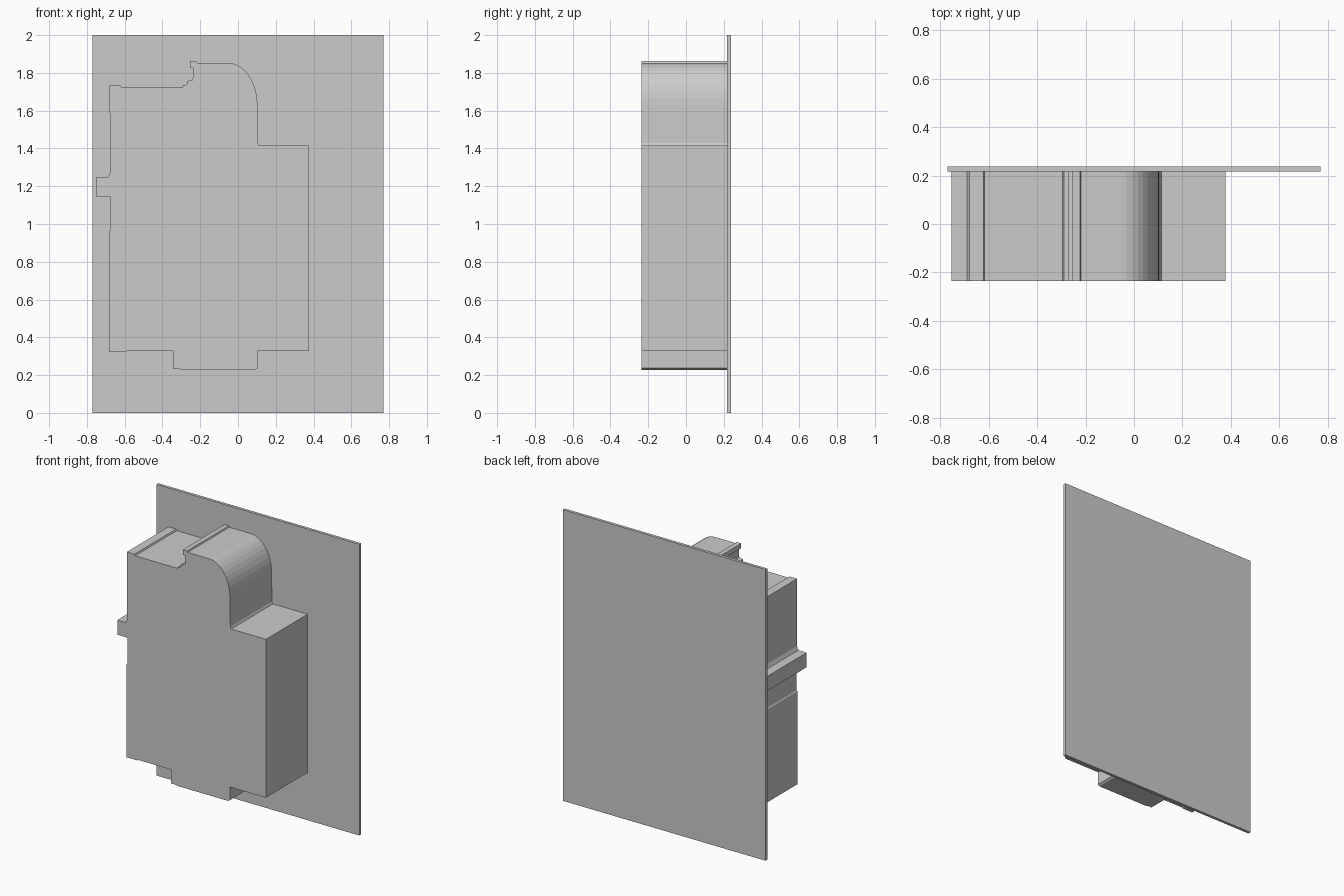
import bpy, bmesh, math

if "Cube" in bpy.data.objects:
    bpy.data.objects.remove(bpy.data.objects["Cube"])


def extrude_profile(name, points, y_front, y_back):
    """Solid prism from an x/z outline, extruded along y."""
    bm = bmesh.new()
    face = bm.faces.new([bm.verts.new((x, y_front, z)) for x, z in points])
    moved = bmesh.ops.extrude_face_region(bm, geom=[face])["geom"]
    bmesh.ops.translate(bm, vec=(0, y_back - y_front, 0),
                        verts=[v for v in moved if isinstance(v, bmesh.types.BMVert)])
    bmesh.ops.recalc_face_normals(bm, faces=bm.faces[:])
    mesh = bpy.data.meshes.new(name)
    bm.to_mesh(mesh)
    bm.free()
    obj = bpy.data.objects.new(name, mesh)
    bpy.context.collection.objects.link(obj)
    return obj


FRONT, SEAM, BACK = -0.235, 0.217, 0.237

# Thin back plate
extrude_profile("back_plate", [(-0.77, 0), (0.77, 0), (0.77, 2), (-0.77, 2)], SEAM, BACK)

# Stepped top edge, left to right
top = [(-0.68, 1.733), (-0.622, 1.733), (-0.617, 1.723), (-0.295, 1.723),
       (-0.29, 1.735), (-0.27, 1.738), (-0.27, 1.757), (-0.24, 1.763),
       (-0.237, 1.825), (-0.255, 1.828), (-0.255, 1.862), (-0.222, 1.862),
       (-0.218, 1.853)]

# Rounded shoulder
SIDES = 10
shoulder = [(-0.055 + 0.158 * math.sin(a), 1.63 + 0.223 * math.cos(a))
            for a in (math.pi / 2 * i / SIDES for i in range(SIDES + 1))]

# Right block, bottom tab, and left side with its small lug
right = [(0.106, 1.43), (0.113, 1.415), (0.377, 1.415), (0.377, 0.327)]
bottom = [(0.103, 0.327), (0.103, 0.237), (0.09, 0.228), (-0.30, 0.228),
          (-0.31, 0.233), (-0.343, 0.233), (-0.343, 0.327),
          (-0.59, 0.327), (-0.60, 0.322), (-0.682, 0.322)]
left = [(-0.682, 0.96), (-0.677, 0.968), (-0.677, 1.145), (-0.753, 1.145),
        (-0.753, 1.245), (-0.69, 1.245), (-0.678, 1.27), (-0.678, 1.45)]

extrude_profile("main_body", top + shoulder + right + bottom + left, FRONT, SEAM)
